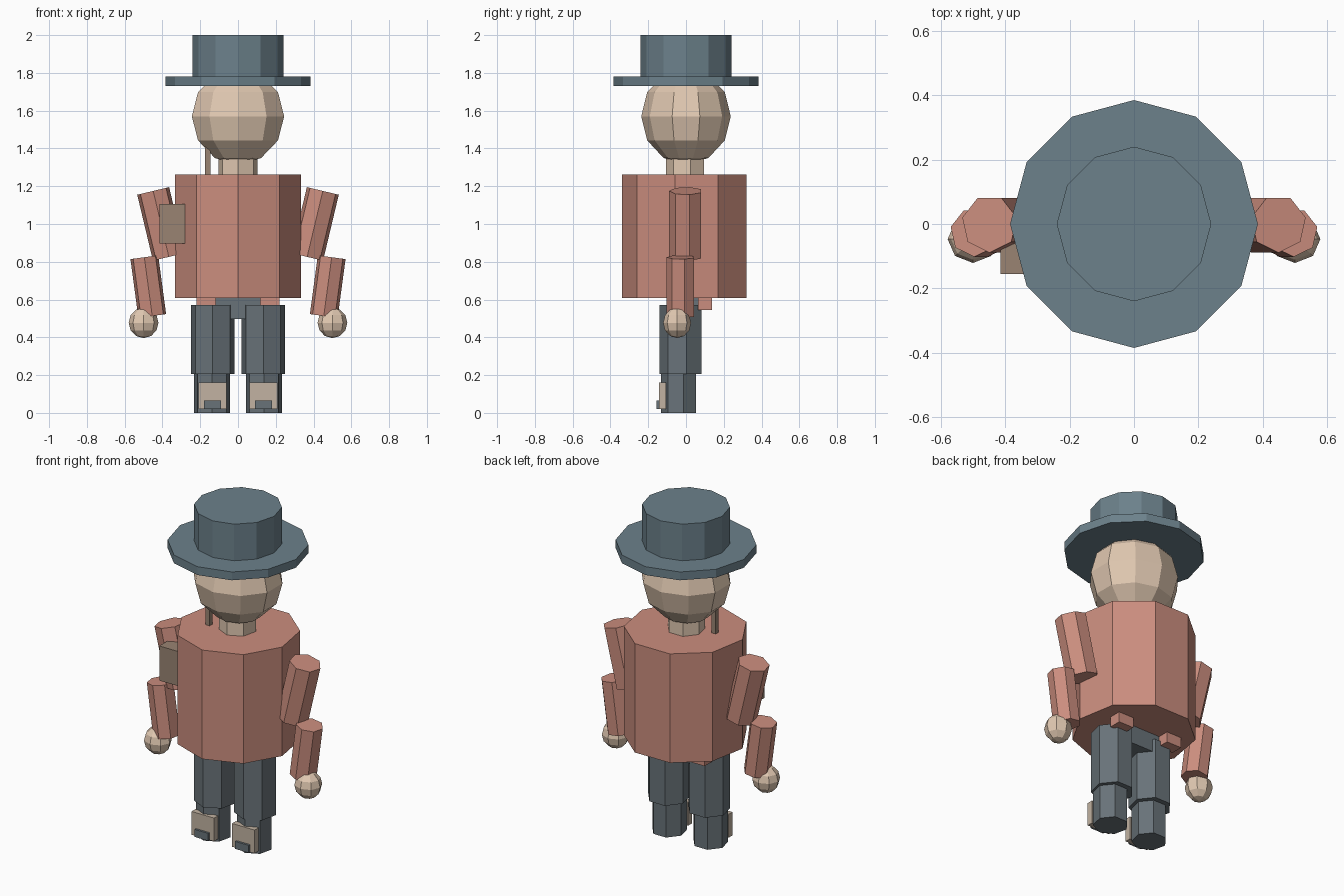
import bpy, bmesh, math
from mathutils import Vector, Matrix

if "Cube" in bpy.data.objects:
    bpy.data.objects.remove(bpy.data.objects["Cube"])


def material(name, rgb):
    m = bpy.data.materials.new(name)
    m.diffuse_color = (*rgb, 1)
    m.use_nodes = True
    m.node_tree.nodes["Principled BSDF"].inputs["Base Color"].default_value = m.diffuse_color
    return m


SLATE = material("slate", (0.15, 0.22, 0.26))
SKIN = material("skin", (0.75, 0.58, 0.44))
SALMON = material("salmon", (0.60, 0.27, 0.21))
DARK = material("dark_grey", (0.14, 0.17, 0.19))
BROWN = material("brown", (0.32, 0.23, 0.17))
BEIGE = material("beige", (0.54, 0.45, 0.36))


def finish(name, bm, mat):
    bmesh.ops.remove_doubles(bm, verts=bm.verts, dist=1e-5)
    bmesh.ops.recalc_face_normals(bm, faces=bm.faces)
    me = bpy.data.meshes.new(name)
    bm.to_mesh(me)
    bm.free()
    me.materials.append(mat)
    ob = bpy.data.objects.new(name, me)
    bpy.context.collection.objects.link(ob)


def revolve(name, profile, sides, mat, matrix):
    """Revolve (radius, height) points about z, with one corner facing -y."""
    bm = bmesh.new()
    rings = []
    for r, z in profile:
        rings.append([bm.verts.new(matrix @ Vector((
            r * math.sin(math.tau * i / sides), -r * math.cos(math.tau * i / sides), z)))
            for i in range(sides)])
    for a, b in zip(rings, rings[1:]):
        for i in range(sides):
            j = (i + 1) % sides
            bm.faces.new((a[i], a[j], b[j], b[i]))
    for ring, (r, z) in ((rings[0], profile[0]), (rings[-1], profile[-1])):
        if r > 1e-4:
            bm.faces.new(ring)
    finish(name, bm, mat)


def prism(name, bottom, top, r, sides, mat):
    a, b = Vector(bottom), Vector(top)
    d = b - a
    tilt = Matrix.Rotation(math.atan2(d.x, d.z), 4, 'Y')
    revolve(name, [(r, 0), (r, d.length)], sides, mat, Matrix.Translation(a) @ tilt)


def ball(name, centre, radii, sides, rings, mat):
    prof = [(math.sin(math.pi * k / rings), -math.cos(math.pi * k / rings))
            for k in range(rings + 1)]
    revolve(name, prof, sides, mat, Matrix.Translation(centre) @ Matrix.Diagonal((*radii, 1)))


def box(name, lo, hi, mat):
    bm = bmesh.new()
    lo, hi = Vector(lo), Vector(hi)
    bmesh.ops.create_cube(bm, size=1, matrix=Matrix.Translation((lo + hi) / 2)
                          @ Matrix.Diagonal((*(hi - lo), 1)))
    finish(name, bm, mat)


# Hat, head, neck and body
prism("hat_crown", (0, 0, 1.78), (0, 0, 2.0), 0.24, 12, SLATE)
prism("hat_brim", (0, 0, 1.73), (0, 0, 1.78), 0.385, 12, SLATE)
ball("head", (0, 0, 1.57), (0.257, 0.237, 0.255), 10, 6, SKIN)
prism("neck", (0, 0, 1.255), (0, 0, 1.38), 0.105, 7, SKIN)
prism("torso", (0, 0, 0.607), (0, 0, 1.262), 0.34, 9, SALMON)
box("hips", (-0.12, -0.09, 0.497), (0.12, 0.07, 0.61), DARK)

# Radio on one shoulder with its aerial
box("radio_box", (-0.415, -0.155, 0.897), (-0.28, -0.05, 1.105), BROWN)
box("radio_aerial", (-0.174, -0.062, 1.24), (-0.145, -0.034, 1.42), BROWN)

for side, s in (("left", -1), ("right", 1)):
    # Arm
    prism(side + "_upper_arm", (s * 0.366, 0, 0.826), (s * 0.449, 0, 1.175), 0.089, 7, SALMON)
    prism(side + "_forearm", (s * 0.454, -0.026, 0.513), (s * 0.496, -0.026, 0.824),
          0.076, 7, SALMON)
    ball(side + "_hand", (s * 0.5, -0.047, 0.477), (0.079, 0.074, 0.081), 8, 6, SKIN)
    # Leg
    prism(side + "_thigh", (s * 0.134, -0.023, 0.205), (s * 0.134, -0.023, 0.572),
          0.118, 7, DARK)
    prism(side + "_shin", (s * 0.137, -0.034, 0), (s * 0.137, -0.034, 0.205), 0.0975, 7, DARK)
    xs = sorted((s * 0.06, s * 0.21))
    box(side + "_shin_guard", (xs[0], -0.142, 0.02), (xs[1], -0.105, 0.16), BEIGE)
    xs = sorted((s * 0.09, s * 0.18))
    box(side + "_toe_cap", (xs[0], -0.155, 0.02), (xs[1], -0.12, 0.065), DARK)
    # Small jacket tail at the back hem
    xs = sorted((s * 0.12, s * 0.22))
    box(side + "_jacket_tail", (xs[0], 0.063, 0.545), (xs[1], 0.137, 0.63), SALMON)
